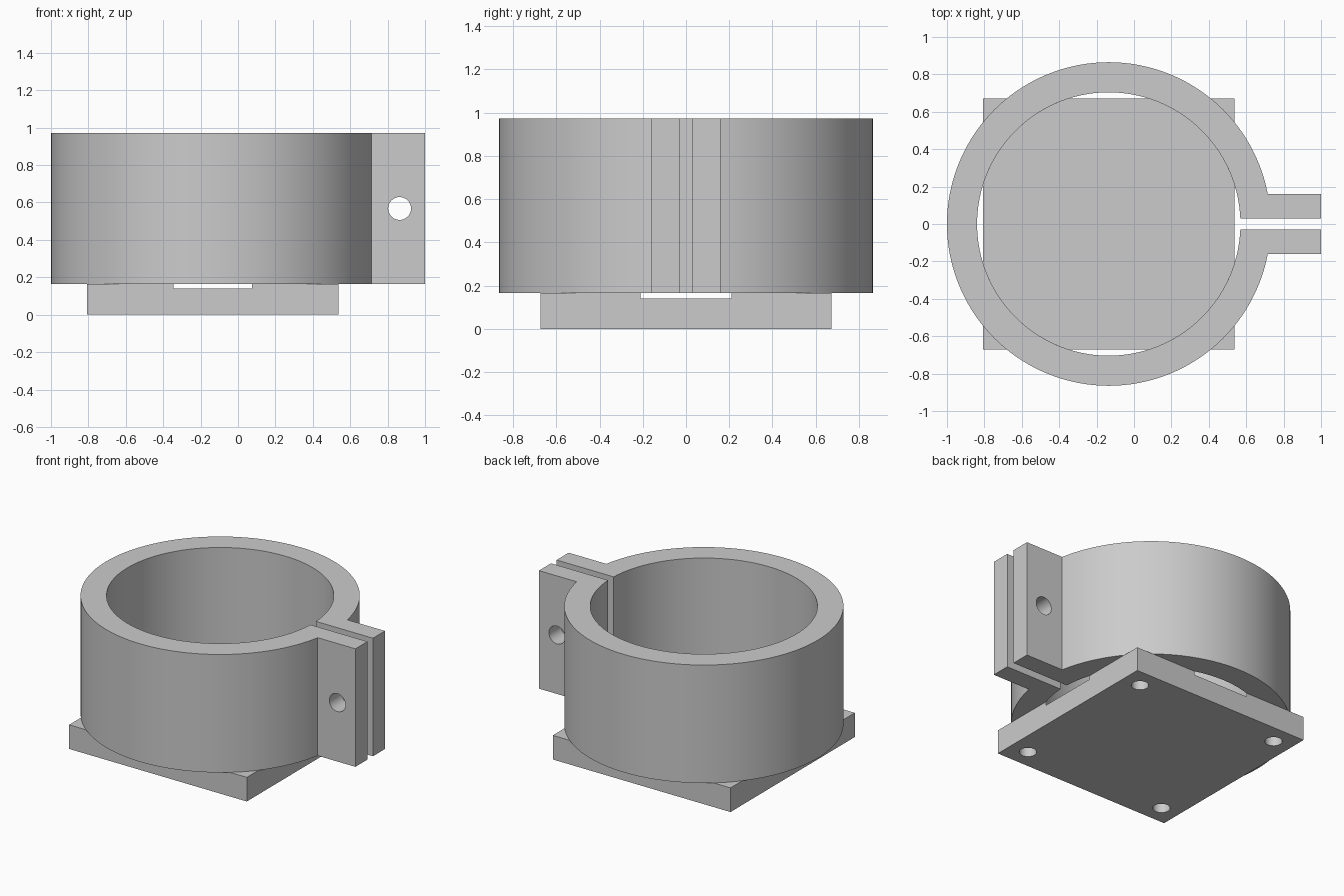
import bpy, bmesh, math
from mathutils import Matrix

cube = bpy.data.objects.get("Cube")
if cube:
    bpy.data.objects.remove(cube, do_unlink=True)

CX = -0.135                       # ring and plate centre on x
R_OUT, R_IN = 0.865, 0.704        # clamp ring radii
BASE, TOP = 0.165, 0.972          # clamp ring heights
EAR_OUT, EAR_IN, EAR_X = 0.16, 0.03, 1.0
HALF, HOLE_AT = 0.672, 0.54       # base plate
SEGMENTS = 128

grey = bpy.data.materials.new("light_grey")
grey.use_nodes = True
colour = (0.6, 0.6, 0.6, 1)
grey.diffuse_color = colour
grey.node_tree.nodes["Principled BSDF"].inputs["Base Color"].default_value = colour


def make_object(name, bm):
    bmesh.ops.recalc_face_normals(bm, faces=bm.faces)
    mesh = bpy.data.meshes.new(name)
    bm.to_mesh(mesh)
    bm.free()
    obj = bpy.data.objects.new(name, mesh)
    bpy.context.collection.objects.link(obj)
    mesh.materials.append(grey)
    return obj


def add_cylinder(bm, radius, depth, matrix, segments=48):
    bmesh.ops.create_cone(bm, cap_ends=True, segments=segments, radius1=radius,
                          radius2=radius, depth=depth, matrix=matrix)


def cut(target, name, bm):
    cutter = make_object(name, bm)
    cutter.hide_render = True
    mod = target.modifiers.new(name, "BOOLEAN")
    mod.operation, mod.solver, mod.object = "DIFFERENCE", "EXACT", cutter
    bpy.context.view_layer.objects.active = target
    bpy.ops.object.modifier_apply(modifier=mod.name)
    bpy.data.objects.remove(cutter, do_unlink=True)


def smooth(obj):
    bpy.ops.object.select_all(action="DESELECT")
    obj.select_set(True)
    bpy.context.view_layer.objects.active = obj
    bpy.ops.object.shade_smooth_by_angle(angle=math.radians(30))


def open_arc(radius, half_gap):
    start = math.asin(half_gap / radius)
    sweep = 2 * math.pi - 2 * start
    angles = [start + sweep * i / SEGMENTS for i in range(SEGMENTS + 1)]
    return [(CX + radius * math.cos(a), radius * math.sin(a)) for a in angles]


# Split clamp ring with two ears, as one strip between outer and inner outlines
outer = [(EAR_X, EAR_OUT)] + open_arc(R_OUT, EAR_OUT) + [(EAR_X, -EAR_OUT)]
inner = [(EAR_X, EAR_IN)] + open_arc(R_IN, EAR_IN) + [(EAR_X, -EAR_IN)]
bm = bmesh.new()
out_v = [bm.verts.new((x, y, BASE)) for x, y in outer]
in_v = [bm.verts.new((x, y, BASE)) for x, y in inner]
for i in range(len(outer) - 1):
    bm.faces.new((out_v[i], out_v[i + 1], in_v[i + 1], in_v[i]))
top = bmesh.ops.extrude_face_region(bm, geom=bm.faces[:], use_keep_orig=True)
bmesh.ops.translate(bm, vec=(0, 0, TOP - BASE),
                    verts=[g for g in top["geom"] if isinstance(g, bmesh.types.BMVert)])
ring = make_object("clamp_ring", bm)

# Bolt hole through both ears
bm = bmesh.new()
add_cylinder(bm, 0.061, 1, Matrix.Translation((0.864, 0, 0.568)) @ Matrix.Rotation(math.pi / 2, 4, "X"))
cut(ring, "bolt_hole", bm)
smooth(ring)

# Square base plate
bm = bmesh.new()
bmesh.ops.create_cube(bm, size=1, matrix=Matrix.Translation((CX, 0, BASE / 2))
                      @ Matrix.Diagonal((2 * HALF, 2 * HALF, BASE, 1)))
plate = make_object("base_plate", bm)

# Shallow round recess in the plate
bm = bmesh.new()
add_cylinder(bm, R_IN, 0.2, Matrix.Translation((CX, 0, 0.24)), SEGMENTS)
cut(plate, "recess", bm)

# Screw holes in the corners
bm = bmesh.new()
for sx in (-1, 1):
    for sy in (-1, 1):
        add_cylinder(bm, 0.054, 0.6, Matrix.Translation((CX + sx * HOLE_AT, sy * HOLE_AT, 0)))
cut(plate, "screw_holes", bm)
smooth(plate)
